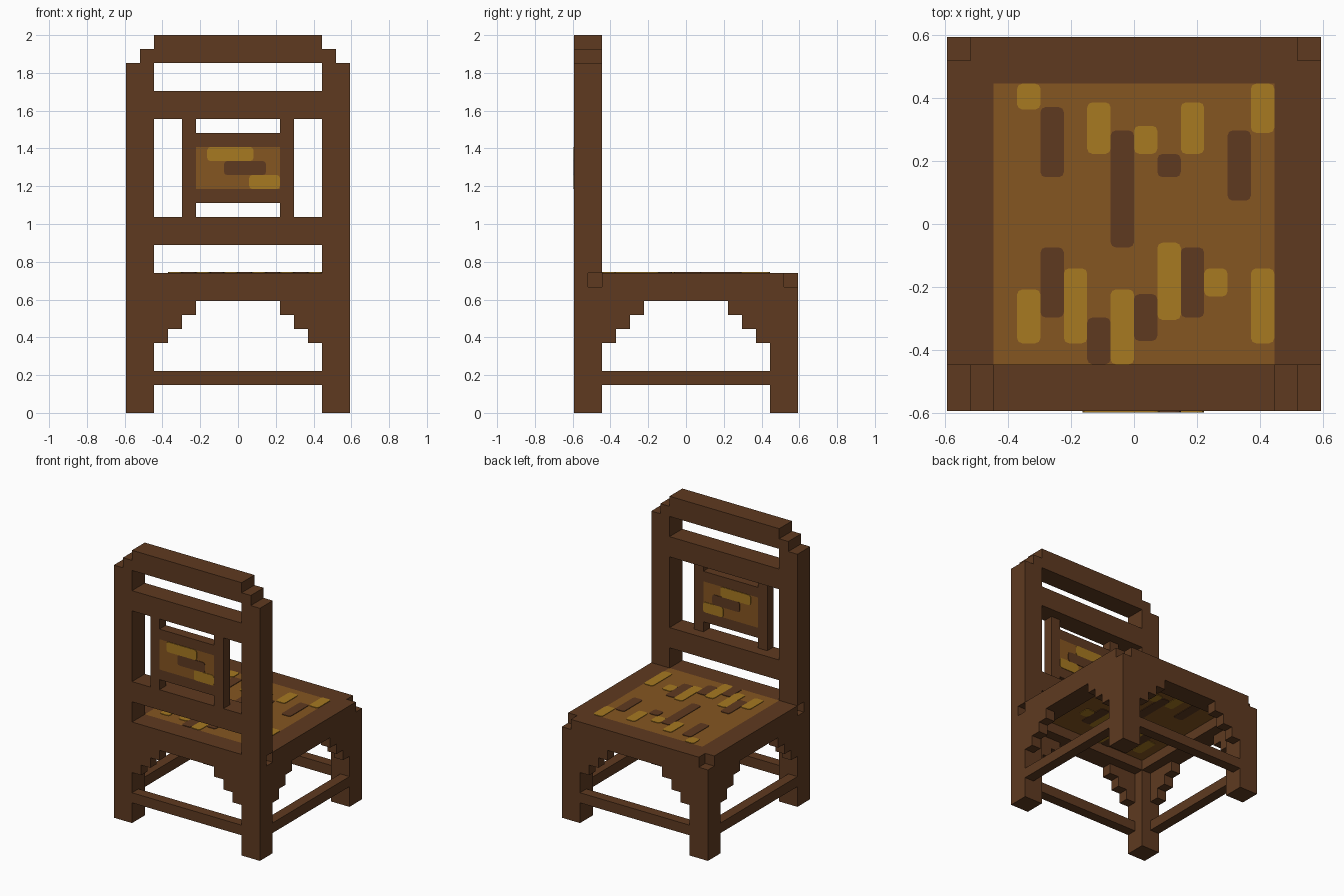
import bpy
import bmesh
import math
from itertools import product
from mathutils import Vector

if "Cube" in bpy.data.objects:
    bpy.data.objects.remove(bpy.data.objects["Cube"], do_unlink=True)

UNIT = 2 / 27      # edge of one building block
PLATE = 0.004      # thickness of the painted patches


def make_material(name, colour):
    mat = bpy.data.materials.new(name)
    mat.use_nodes = True
    mat.diffuse_color = (*colour, 1)
    mat.node_tree.nodes["Principled BSDF"].inputs["Base Color"].default_value = (*colour, 1)
    return mat


dark = make_material("dark wood", (0.113, 0.042, 0.0145))
mid = make_material("tan weave", (0.235, 0.092, 0.0150))
gold = make_material("gold weave", (0.385, 0.192, 0.0152))


def finish(name, bm, mat):
    mesh = bpy.data.meshes.new(name)
    bm.normal_update()
    bm.to_mesh(mesh)
    bm.free()
    mesh.materials.append(mat)
    obj = bpy.data.objects.new(name, mesh)
    bpy.context.collection.objects.link(obj)
    return obj


def cells(x0, x1, y0, y1, z0, z1):
    return set(product(range(x0, x1), range(y0, y1), range(z0, z1)))


def flip_x(part):
    return {(-1 - x, y, z) for x, y, z in part}


def turn(part):
    # quarter turn about the vertical axis
    return {(-1 - y, x, z) for x, y, z in part}


def block_part(name, part, mat=dark):
    """Outer skin of a set of blocks, with flat areas joined."""
    bm = bmesh.new()
    corners = {}

    def corner(p):
        if p not in corners:
            corners[p] = bm.verts.new(Vector(p) * UNIT)
        return corners[p]

    for cell in part:
        for axis, side in product(range(3), (0, 1)):
            near = list(cell)
            near[axis] += 2 * side - 1
            if tuple(near) in part:
                continue
            u, v = (axis + 1) % 3, (axis + 2) % 3
            loop = []
            for du, dv in ((0, 0), (1, 0), (1, 1), (0, 1)):
                p = list(cell)
                p[axis] += side
                p[u] += du
                p[v] += dv
                loop.append(corner(tuple(p)))
            bm.faces.new(loop if side else loop[::-1])
    bmesh.ops.dissolve_limit(bm, angle_limit=math.radians(1),
                             verts=bm.verts, edges=bm.edges)
    return finish(name, bm, mat)


def patch(name, low, high, mat):
    """Thin plate with clipped corners; its thin axis is found from its size."""
    low, high = Vector(low), Vector(high)
    size = high - low
    thin = min(range(3), key=lambda i: size[i])
    bm = bmesh.new()
    bmesh.ops.create_cube(bm, size=1)
    for v in bm.verts:
        v.co = (low + high) / 2 + Vector(a * b for a, b in zip(v.co, size))
    edges = [e for e in bm.edges
             if abs(e.verts[0].co[thin] - e.verts[1].co[thin]) > PLATE / 2]
    bmesh.ops.bevel(bm, geom=edges, offset=0.016, segments=2, profile=0.5, affect='EDGES')
    return finish(name, bm, mat)


# Legs and back posts, with the small corner notches at seat height
front_leg = cells(6, 8, 6, 8, 0, 10) - cells(7, 8, 7, 8, 9, 10)
back_post = (cells(6, 8, -8, -6, 0, 25) | cells(6, 7, -8, -6, 25, 26)) \
    - cells(7, 8, -7, -6, 9, 10)
for side, mirror in (("left", set), ("right", flip_x)):
    block_part(side + "_front_leg", mirror(front_leg))
    block_part(side + "_back_post", mirror(back_post))

# Seat rails, stepped brackets and stretchers on all four sides
rail = cells(-6, 6, -8, -6, 8, 10)
brackets = set()
for step in range(3):
    brackets |= cells(3 + step, 6, -8, -7, 7 - step, 8 - step)
brackets |= flip_x(brackets)
stretcher = cells(-6, 6, -8, -7, 2, 3)
for side in ("back", "left", "front", "right"):
    block_part(side + "_seat_rail", rail | brackets)
    block_part(side + "_stretcher", stretcher)
    rail, brackets, stretcher = turn(rail), turn(brackets), turn(stretcher)

# Back rails
for name, z0, z1 in (("lower", 12, 14), ("upper", 21, 23), ("top", 25, 27)):
    block_part(name + "_back_rail", cells(-6, 6, -8, -6, z0, z1))

# Back slats and the frame of the small panel
slat = cells(3, 4, -8, -7, 14, 21)
block_part("left_slat", slat)
block_part("right_slat", flip_x(slat))
block_part("panel_bottom_bar", cells(-3, 3, -8, -7, 15, 16))
block_part("panel_top_bar", cells(-3, 3, -8, -7, 19, 20))

# Woven panels
block_part("back_panel", cells(-3, 3, -8, -7, 16, 19), mid)
block_part("seat_panel", cells(-6, 6, -6, 6, 9, 10), mid)

# Seat patches: column, start and end, shown above and below
seat_gold = [(-5, 4.9, 6), (-2, 3, 5.2), (0, 3, 4.2), (2, 3, 5.2), (5, 3.9, 6),
             (-5, -5.1, -2.8), (-3, -5.1, -1.9), (-1, -6, -2.8), (1, -4.1, -0.8),
             (3, -3.1, -1.9), (5, -5.1, -1.9)]
seat_dark = [(-4, 2, 5), (-1, -1, 4), (1, 2, 3), (4, 1, 4), (-4, -4, -1),
             (-2, -6, -4), (0, -5, -3), (2, -4, -1)]
for mat, label, patches in ((gold, "gold", seat_gold), (dark, "dark", seat_dark)):
    for x, y0, y1 in patches:
        for z in (10 * UNIT, 9 * UNIT - PLATE):
            patch("seat_patch_" + label, (x * UNIT, y0 * UNIT, z),
                  ((x + 1) * UNIT, y1 * UNIT, z + PLATE), mat)

# Back panel patches: start, end and row, shown on both faces
for mat, label, x0, x1, row in ((gold, "gold", -2.2, 1.1, 18), (dark, "dark", -1, 2, 17),
                                (gold, "gold", 0.8, 3, 16)):
    for y in (-7 * UNIT, -8 * UNIT - PLATE):
        patch("back_patch_" + label, (x0 * UNIT, y, row * UNIT),
              (x1 * UNIT, y + PLATE, (row + 1) * UNIT), mat)
